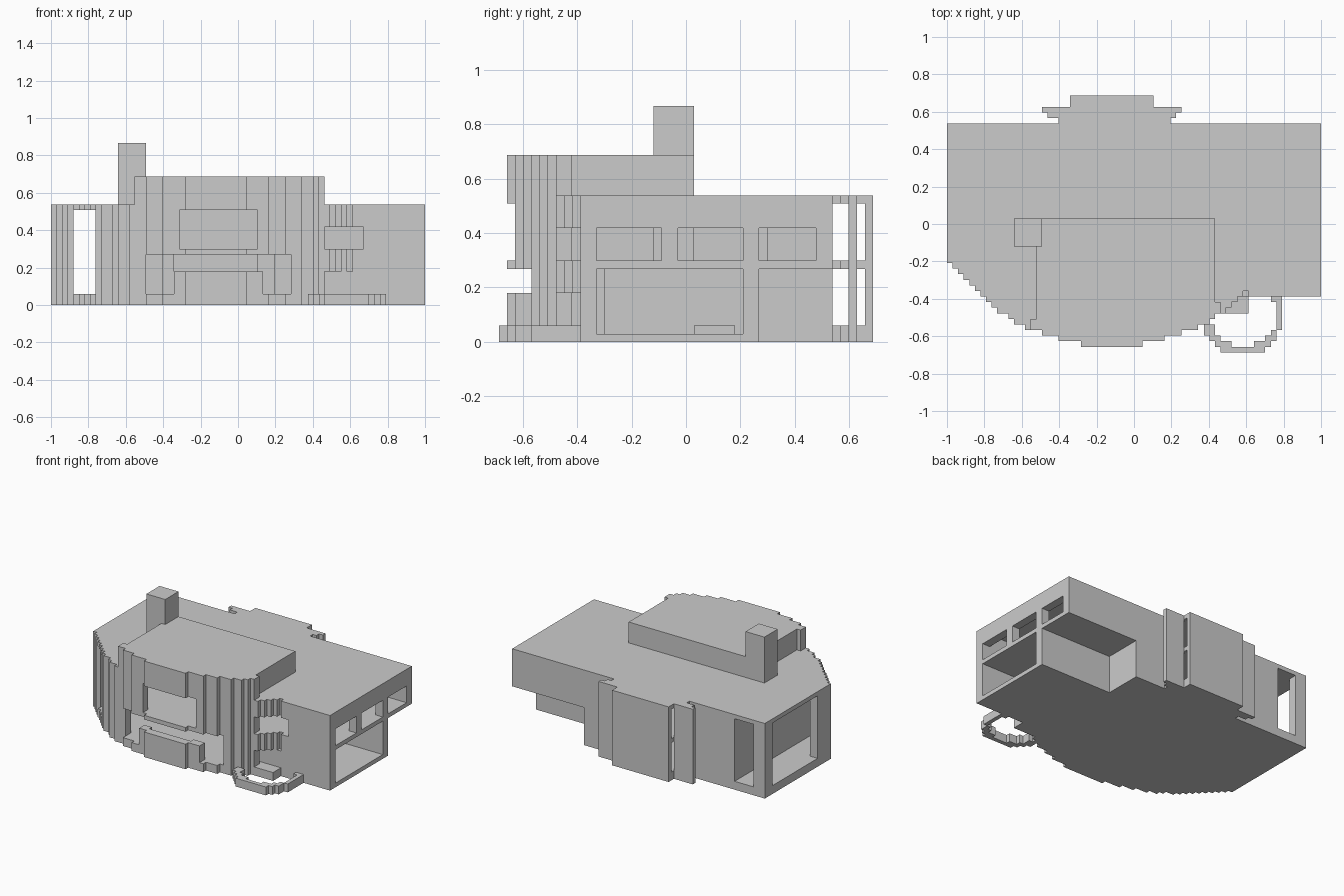
import bpy, bmesh, math

if "Cube" in bpy.data.objects:
    bpy.data.objects.remove(bpy.data.objects["Cube"])

U = 2 / 67            # one block; the house is a 67 x 46 x 29 block grid
parts = {}


def front(x, r2=1220):
    """First block row inside the round front for column x."""
    d = r2 - (x - 29) ** 2
    return 99 if d < 0 else math.ceil(35.5 - math.sqrt(d))


def edge(x):
    return front(x) if x < 54 else 10


def box(name, x0, x1, y0, y1, z0, z1):
    parts.setdefault(name, set()).update(
        (x, y, z) for x in range(x0, x1) for y in range(y0, y1) for z in range(z0, z1))


def cut(name, x0, x1, y0, y1, z0, z1):
    parts[name] = {c for c in parts[name] if not (
        x0 <= c[0] < x1 and y0 <= c[1] < y1 and z0 <= c[2] < z1)}


def slab(name, x0, x1, y1, z0, z1):
    """Plate with the round front edge."""
    for x in range(x0, x1):
        box(name, x, x + 1, edge(x), y1, z0, z1)


# ground floor, middle floor and main roof
slab("ground_floor", 0, 48, 41, 0, 2)
slab("garage_floor", 48, 67, 32, 0, 1)
box("entrance_step", 48, 54, 7, 10, 0, 2)
box("garage_step", 48, 51, 24, 29, 1, 2)
slab("middle_floor", 9, 67, 41, 9, 10)
slab("main_roof", 0, 67, 41, 17, 18)
for x in range(18, 46):
    cut("main_roof", x, x + 1, front(x) + 2, 22, 17, 18)

# curved front wall, taller in the middle
for x in range(0, 54):
    top = 23 if 15 <= x < 49 else 18
    box("curved_wall", x, x + 1, front(x), min(front(x, 1084), 21), 0, top)
for x0, x1, z0, z1 in ((4, 8, 2, 17), (23, 37, 10, 18), (17, 22, 2, 9),
                       (22, 38, 6, 9), (38, 43, 2, 9), (49, 54, 10, 14), (49, 54, 2, 6)):
    cut("curved_wall", x0, x1, 0, 10 if x0 > 48 else 21, z0, z1)

# right part of the front wall
box("front_wall", 54, 67, 10, 12, 0, 18)
box("front_wall", 48, 54, 10, 12, 0, 6)
cut("front_wall", 49, 56, 10, 12, 10, 14)
cut("curved_wall", 49, 54, 0, 21, 10, 14)

# side walls with their openings
box("left_wall", 0, 2, 16, 41, 0, 18)
cut("left_wall", 0, 2, 21, 38, 2, 17)
box("right_wall", 65, 67, 10, 41, 0, 18)
for y0, y1, z0, z1 in ((12, 20, 10, 14), (22, 30, 10, 14), (32, 39, 10, 14),
                       (12, 30, 1, 9), (32, 41, 0, 9)):
    cut("right_wall", 65, 67, y0, y1, z0, z1)

# back wall: tall window, bay opening and the open corner
box("back_wall", 0, 67, 39, 41, 0, 18)
for x0, x1, z0, z1 in ((3, 8, 2, 17), (20, 40, 2, 9), (20, 40, 10, 17), (48, 67, 0, 9)):
    cut("back_wall", x0, x1, 39, 41, z0, z1)

# inner walls
box("hall_wall", 8, 9, 6, 41, 2, 17)
for y in range(6, 16):
    if y < front(8):
        cut("hall_wall", 8, 9, y, y + 1, 0, 18)
box("garage_inner_wall", 46, 48, 8, 41, 0, 9)
box("garage_back_wall", 46, 67, 30, 32, 0, 9)
box("upper_partition", 48, 60, 31, 33, 10, 17)

# back bay: stepped plates with standing panels
for z0, z1 in ((0, 2), (9, 10), (17, 18)):
    for x0, x1, y0, y1 in ((20, 40, 41, 42), (18, 41, 42, 43), (17, 42, 43, 44), (22, 37, 44, 46)):
        box("bay_plates", x0, x1, y0, y1, z0, z1)
for x0, x1, y0 in ((17, 22, 43), (37, 42, 43), (22, 37, 45)):
    box("bay_panels", x0, x1, y0, y0 + 1, 0, 18)

# raised upper storey
slab("upper_roof", 16, 48, 24, 22, 23)
for x0 in (16, 46):
    slab("upper_walls", x0, x0 + 2, 24, 18, 23)
box("upper_walls", 16, 48, 22, 24, 18, 23)

# chimney
box("chimney", 12, 17, 19, 24, 2, 29)

# pond rim beside the entrance
for x0, x1, y0, y1 in ((46, 48, 3, 5), (47, 49, 2, 3), (48, 51, 1, 2), (49, 57, 0, 1),
                       (55, 58, 1, 2), (57, 59, 2, 3), (58, 59, 3, 4), (59, 60, 4, 10),
                       (58, 60, 9, 10)):
    box("pond_rim", x0, x1, y0, y1, 0, 2)

# corner offsets of each block side
SIDES = {
    (1, 0, 0): ((1, 0, 0), (1, 1, 0), (1, 1, 1), (1, 0, 1)),
    (-1, 0, 0): ((0, 0, 0), (0, 0, 1), (0, 1, 1), (0, 1, 0)),
    (0, 1, 0): ((0, 1, 0), (0, 1, 1), (1, 1, 1), (1, 1, 0)),
    (0, -1, 0): ((0, 0, 0), (1, 0, 0), (1, 0, 1), (0, 0, 1)),
    (0, 0, 1): ((0, 0, 1), (1, 0, 1), (1, 1, 1), (0, 1, 1)),
    (0, 0, -1): ((0, 0, 0), (0, 1, 0), (1, 1, 0), (1, 0, 0)),
}

solid = set().union(*parts.values())
used = set()
for name, cells in parts.items():
    cells = cells - used
    used |= cells
    bm = bmesh.new()
    verts = {}
    for c in sorted(cells):
        for n, corners in SIDES.items():
            if tuple(a + b for a, b in zip(c, n)) in solid:
                continue
            face = []
            for o in corners:
                p = tuple(a + b for a, b in zip(c, o))
                if p not in verts:
                    verts[p] = bm.verts.new(((p[0] - 33.5) * U, (p[1] - 23) * U, p[2] * U))
                face.append(verts[p])
            bm.faces.new(face)
    bmesh.ops.dissolve_limit(bm, angle_limit=0.02, verts=bm.verts, edges=bm.edges)
    me = bpy.data.meshes.new(name)
    bm.to_mesh(me)
    bm.free()
    bpy.context.collection.objects.link(bpy.data.objects.new(name, me))
